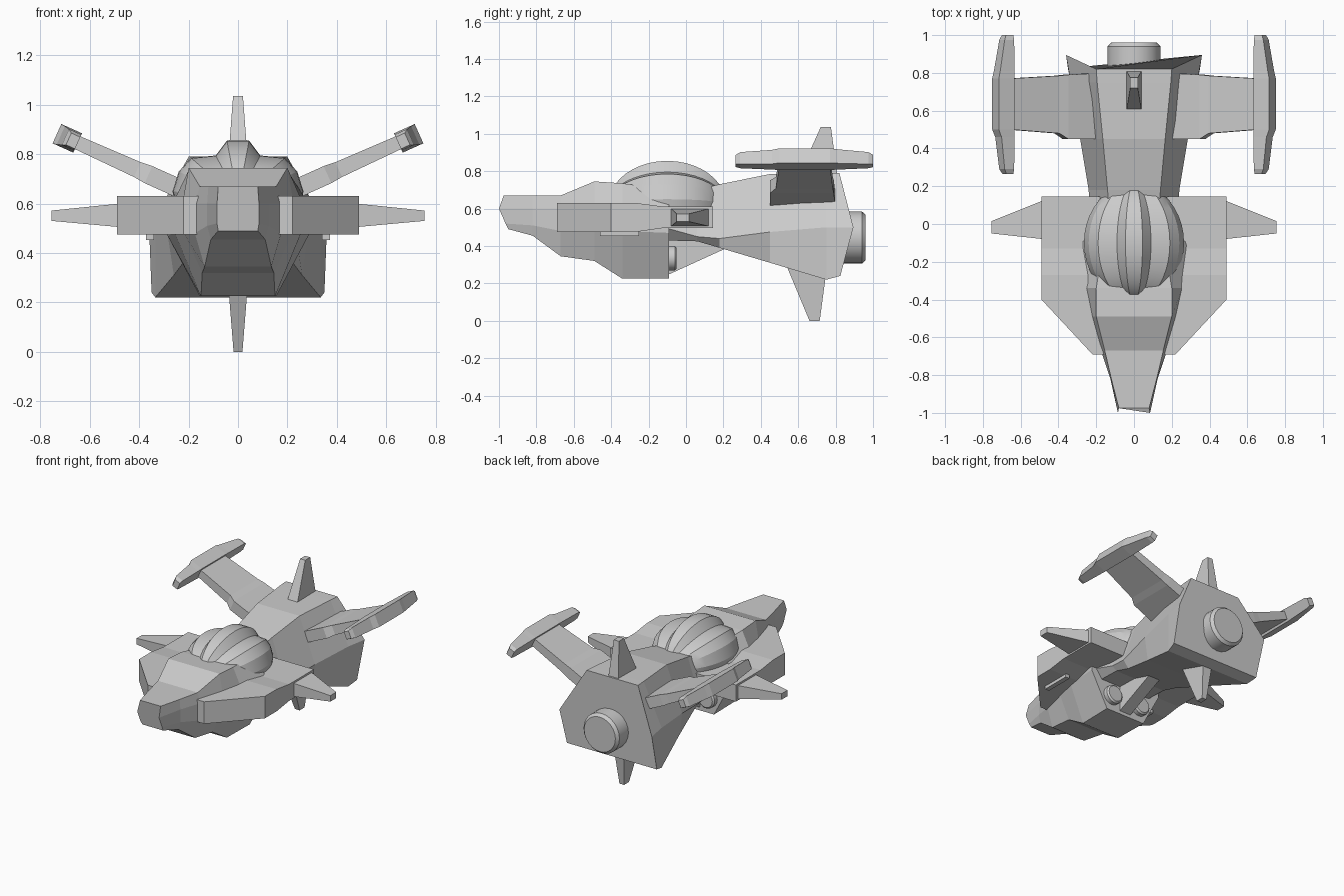
import bpy, bmesh
from math import sin, cos, pi

if "Cube" in bpy.data.objects:
    bpy.data.objects.remove(bpy.data.objects["Cube"])


def loft(name, rings, both=False):
    """Skin a series of equal-length point rings, cap the ends; both=True adds the x-mirrored copy."""
    bm = bmesh.new()
    for s in ((1, -1) if both else (1,)):
        vs = [[bm.verts.new((s * x, y, z)) for x, y, z in r] for r in rings]
        n = len(vs[0])
        for a, b in zip(vs, vs[1:]):
            for i in range(n):
                j = (i + 1) % n
                bm.faces.new((a[i], a[j], b[j], b[i]))
        bm.faces.new(vs[0])
        bm.faces.new(vs[-1])
    bmesh.ops.recalc_face_normals(bm, faces=bm.faces)
    me = bpy.data.meshes.new(name)
    bm.to_mesh(me)
    bm.free()
    ob = bpy.data.objects.new(name, me)
    bpy.context.collection.objects.link(ob)
    return ob


def sym(half):
    """Close a half ring (x > 0) with its mirror image."""
    return half + [(-x, y, z) for x, y, z in reversed(half)]


def sect(y, *pts):
    return sym([(x, y, z) for x, z in pts])


def rect_y(y, x0, x1, z0, z1):
    return [(x0, y, z0), (x1, y, z0), (x1, y, z1), (x0, y, z1)]


def rect_x(x, y0, y1, z0, z1):
    return [(x, y0, z0), (x, y1, z0), (x, y1, z1), (x, y0, z1)]


def rect_z(z, w, y0, y1):
    return [(-w, y0, z), (w, y0, z), (w, y1, z), (-w, y1, z)]


def smooth(ob, deg=30):
    bpy.ops.object.select_all(action='DESELECT')
    ob.select_set(True)
    bpy.context.view_layer.objects.active = ob
    bpy.ops.object.shade_smooth_by_angle(angle=deg * pi / 180)


def nozzle(name, cx, cz, steps, both=False, n=24):
    """Turned nozzle along y from (y, radius) steps."""
    rings = [[(cx + r * cos(2 * pi * i / n), y, cz + r * sin(2 * pi * i / n)) for i in range(n)]
             for y, r in steps]
    smooth(loft(name, rings, both))


# Front fuselage with nose and chin
loft("front_fuselage", [
    sym([(.08, -.975, .67), (.085, -1.0, .60), (.085, -.965, .52), (.08, -.95, .49)]),
    sect(-.82, (.12, .67), (.125, .60), (.125, .51), (.11, .455)),
    sect(-.67, (.155, .67), (.175, .60), (.175, .48), (.135, .345)),
    sect(-.49, (.20, .745), (.22, .63), (.22, .48), (.145, .32)),
    sect(-.34, (.20, .735), (.255, .62), (.255, .48), (.15, .225)),
    sect(-.09, (.16, .70), (.285, .60), (.285, .47), (.155, .225)),
])

# Rear fuselage flaring towards the main engine
loft("rear_fuselage", [
    sect(-.12, (.14, .69), (.25, .50), (.20, .43)),
    sect(.06, (.13, .70), (.235, .45), (.20, .425)),
    sect(.18, (.14, .73), (.24, .44), (.20, .39)),
    sect(.45, (.165, .785), (.285, .475), (.26, .31)),
    sect(.75, (.195, .79), (.335, .50), (.335, .22)),
    sym([(.20, .82, .79), (.36, .895, .50), (.35, .825, .24)]),
])

# Ridged canopy: ellipsoid stations along y
prof = [(.045, .235), (.09, .175), (.19, .165), (.24, .11), (.265, .03), (.25, -.05)]
stations = []
for i in range(1, 20):
    t = pi * i / 20
    stations.append(sect(-.1 - .315 * cos(t), *[(x * sin(t), .62 + z * sin(t)) for x, z in prof]))
smooth(loft("canopy", stations), 20)


# Side pods beside the cockpit, chamfered in plan
loft("side_pod", [
    rect_y(-.69, .12, .22, .475, .63),
    rect_y(-.40, .16, .49, .475, .63),
    rect_y(-.27, .16, .49, .475, .63),
    rect_y(-.13, .16, .49, .495, .612),
    rect_y(.145, .16, .49, .495, .612),
], True)

# Stub winglets on the pods
loft("stub_winglet", [rect_x(.48, -.08, .125, .505, .60),
                      rect_x(.755, -.05, .015, .53, .572)], True)

# Small guns under the pods
loft("gun", [rect_y(-.46, .34, .373, .453, .48), rect_y(-.25, .34, .373, .453, .48)], True)


# Raised rear wings and their tip pods, in a frame tilted outward
def tilt(u, y, w):
    return (.69 + .91 * u - .41 * w, y, .865 + .41 * u + .91 * w)


def wing_ring(u, y0, y1, h):
    return [tilt(u, y, w) for y, w in ((y0, -h), (y1, -h), (y1, h), (y0, h))]


loft("rear_wing", [
    wing_ring(-.56, .45, .80, .038),
    wing_ring(-.36, .45, .79, .038),
    wing_ring(-.31, .48, .785, .033),
    wing_ring(-.03, .50, .77, .028),
], True)


def tip_ring(y, u0, u1, w0, w1):
    return [tilt(u, y, w) for u, w in ((u0, w0), (u1, w0), (u1, w1), (u0, w1))]


loft("wing_tip_pod", [
    tip_ring(.265, -.045, -.005, -.027, .025),
    tip_ring(.29, -.045, .010, -.034, .036),
    tip_ring(.46, -.045, .030, -.042, .040),
    tip_ring(.50, -.045, .047, -.044, .042),
    tip_ring(.77, -.045, .047, -.044, .042),
    tip_ring(.81, -.045, .038, -.042, .040),
    tip_ring(.975, -.045, .010, -.034, .036),
    tip_ring(1.0, -.045, -.002, -.027, .025),
], True)

# Dorsal and ventral fins
loft("dorsal_fin", [rect_z(.77, .04, .60, .81), rect_z(1.035, .02, .72, .775)])
loft("ventral_fin", [rect_z(.30, .042, .535, .755), rect_z(0, .018, .66, .715)])

# Keel wedge joining chin to rear body
loft("keel", [[(x, y, z) for y, z in ((-.12, .235), (.22, .39), (.22, .46), (-.12, .46))]
              for x in (-.045, .045)])

# Main engine and twin lower nozzles
nozzle("main_engine", 0, .445, [(.80, .14), (.94, .14), (.96, .122)])
nozzle("lower_nozzle", .115, .335, [(-.12, .066), (-.06, .066), (-.05, .055)], True)
